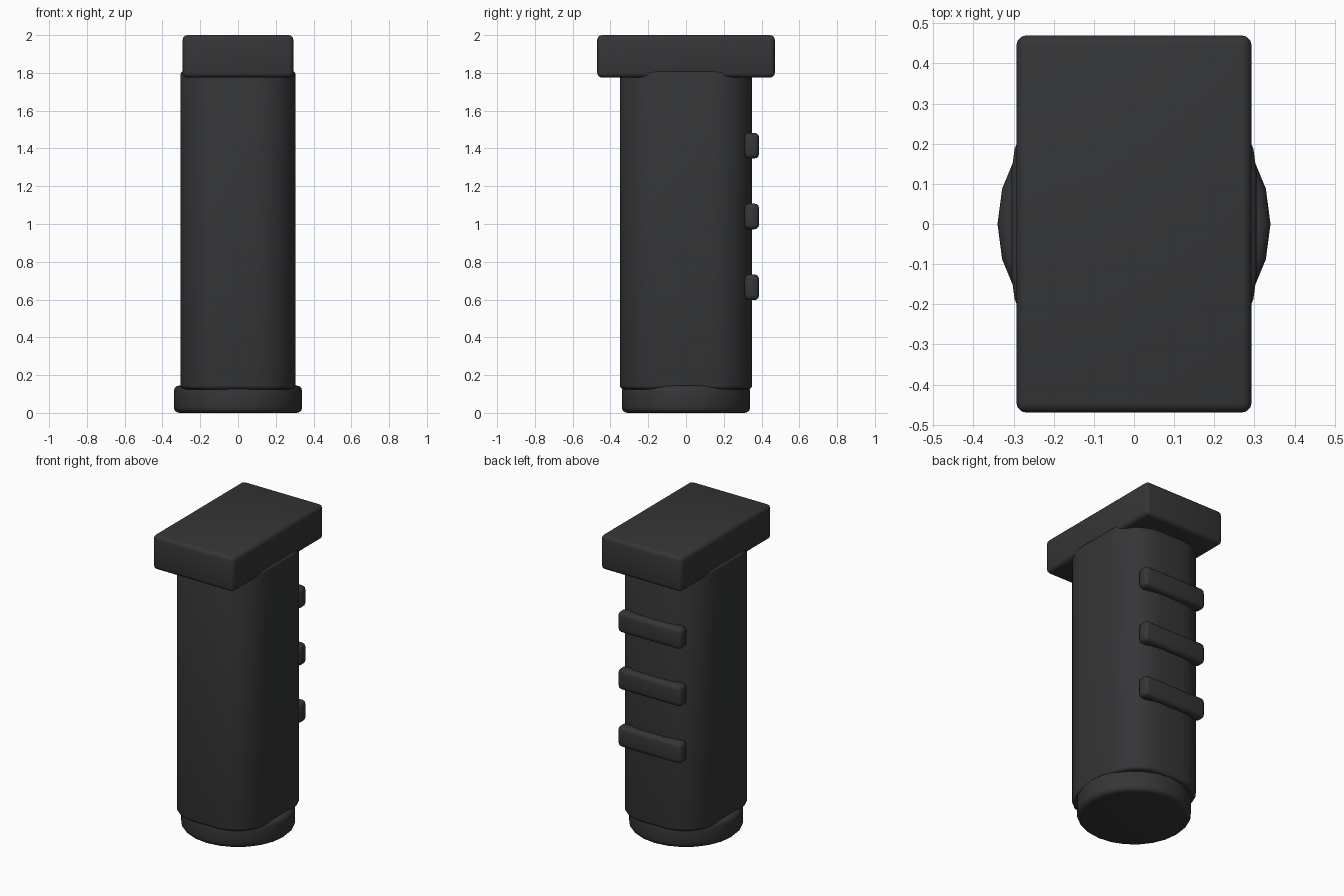
import bpy, bmesh
from math import sin, cos, pi

if "Cube" in bpy.data.objects:
    bpy.data.objects.remove(bpy.data.objects["Cube"])

dark = bpy.data.materials.new("dark_polymer")
dark.diffuse_color = (0.035, 0.036, 0.038, 1)
dark.use_nodes = True
dark.node_tree.nodes["Principled BSDF"].inputs["Base Color"].default_value = dark.diffuse_color


def prism(name, outline, z0, z1, bevel, segments=3):
    """Extrude an xy outline from z0 to z1, round its sharp edges, smooth it."""
    bm = bmesh.new()
    base = bm.faces.new([bm.verts.new((x, y, z0)) for x, y in outline])
    ext = bmesh.ops.extrude_face_region(bm, geom=[base])
    top = [v for v in ext["geom"] if isinstance(v, bmesh.types.BMVert)]
    bmesh.ops.translate(bm, verts=top, vec=(0, 0, z1 - z0))
    if not any(base in f.link_faces for e in bm.edges for f in [e]):
        bm.faces.new(list(base.verts)) if not base.is_valid else None
    bmesh.ops.holes_fill(bm, edges=bm.edges[:], sides=0)
    bmesh.ops.recalc_face_normals(bm, faces=bm.faces[:])
    sharp = [e for e in bm.edges if e.calc_face_angle(0) > 0.6]
    bmesh.ops.bevel(bm, geom=sharp, offset=bevel, segments=segments,
                    profile=0.5, affect='EDGES', clamp_overlap=True)
    mesh = bpy.data.meshes.new(name)
    bm.to_mesh(mesh)
    bm.free()
    ob = bpy.data.objects.new(name, mesh)
    bpy.context.collection.objects.link(ob)
    mesh.materials.append(dark)
    bpy.ops.object.select_all(action='DESELECT')
    bpy.context.view_layer.objects.active = ob
    ob.select_set(True)
    bpy.ops.object.shade_smooth_by_angle(angle=0.6)
    return ob


def rect(x0, x1, y0, y1):
    return [(x0, y0), (x1, y0), (x1, y1), (x0, y1)]


def rounded_rect(hx, hy, r, n):
    pts = []
    for q, (sx, sy) in enumerate([(1, 1), (-1, 1), (-1, -1), (1, -1)]):
        for i in range(n + 1):
            a = (q + i / n) * pi / 2
            pts.append((sx * (hx - r) + r * cos(a), sy * (hy - r) + r * sin(a)))
    return pts


# Handle body with large rounded corners
prism("grip_body", rounded_rect(0.305, 0.35, 0.22, 6), 0.125, 1.81, 0.02)

# Mounting block on top
prism("mount_block", rect(-0.293, 0.293, -0.47, 0.47), 1.775, 2.0, 0.025)

# Round 24-sided cap at the bottom
prism("bottom_cap",
      [(0.34 * cos(i * pi / 12), 0.34 * sin(i * pi / 12)) for i in range(24)],
      0.0, 0.145, 0.03)

# Three finger ribs on the back
for i in range(3):
    z = 0.665 + 0.375 * i
    prism(f"finger_rib_{i + 1}", rect(-0.23, 0.23, 0.31, 0.387),
          z - 0.068, z + 0.068, 0.025)
